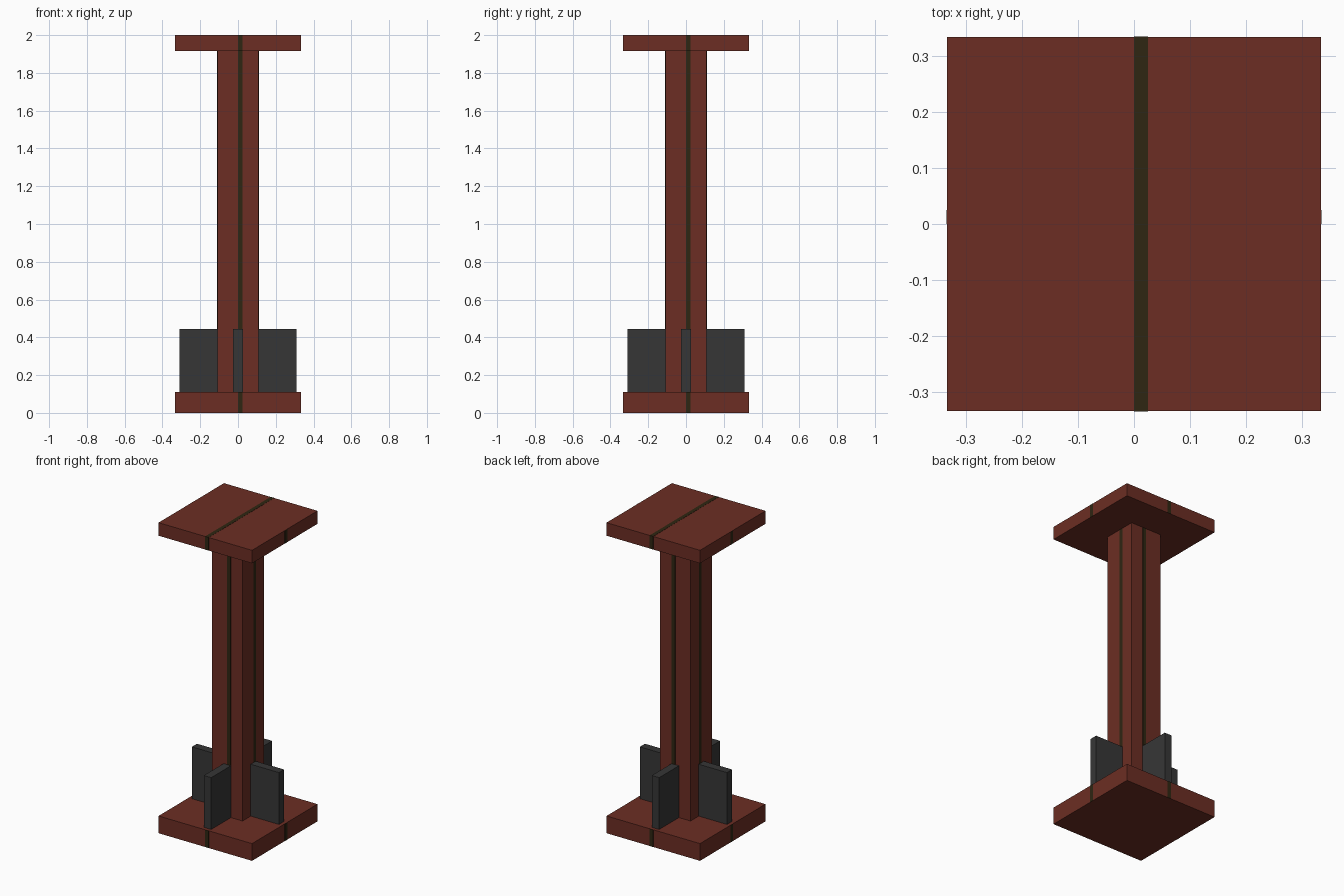
import bpy
import bmesh
from mathutils import Matrix, Vector

if "Cube" in bpy.data.objects:
    bpy.data.objects.remove(bpy.data.objects["Cube"])


def material(name, rgb):
    m = bpy.data.materials.new(name)
    m.diffuse_color = (*rgb, 1.0)
    m.use_nodes = True
    m.node_tree.nodes["Principled BSDF"].inputs["Base Color"].default_value = m.diffuse_color
    return m


RED = material("rust_red", (0.15, 0.027, 0.017))
GREY = material("dark_grey", (0.037, 0.037, 0.037))
SEAM = material("dark_olive", (0.028, 0.019, 0.006))


def box(name, lo, hi, mat):
    lo, hi = Vector(lo), Vector(hi)
    bm = bmesh.new()
    bmesh.ops.create_cube(bm, size=1.0, matrix=Matrix.Translation((lo + hi) / 2)
                          @ Matrix.Diagonal((*(hi - lo), 1.0)))
    mesh = bpy.data.meshes.new(name)
    bm.to_mesh(mesh)
    bm.free()
    mesh.materials.append(mat)
    obj = bpy.data.objects.new(name, mesh)
    bpy.context.collection.objects.link(obj)
    return obj


PLATE, COL = 0.333, 0.109
Z_BASE, Z_CAP, Z_TOP = 0.111, 1.916, 2.0
SEAM_W, T = 0.025, 0.001

# Base plate, column and cap plate, each with thin seam strips on four sides
for name, r, z0, z1 in (("base_plate", PLATE, 0.0, Z_BASE),
                        ("column", COL, Z_BASE, Z_CAP),
                        ("cap_plate", PLATE, Z_CAP, Z_TOP)):
    box(name, (-r, -r, z0), (r, r, z1), RED)
    for s in (-1, 1):
        a, b = sorted((s * r, s * (r + T)))
        box(name + "_seam_y", (0, a, z0), (SEAM_W, b, z1), SEAM)
        box(name + "_seam_x", (a, 0, z0), (b, SEAM_W, z1), SEAM)

# Seam across the top of the cap
box("cap_top_seam", (0, -PLATE, Z_TOP), (SEAM_W, PLATE, Z_TOP + T), SEAM)

# Four stiffening fins around the column foot
FIN_R, FIN_W, FIN_Z = 0.31, 0.026, 0.445
for s in (-1, 1):
    a, b = sorted((s * COL, s * FIN_R))
    box("side_fin", (a, -FIN_W, Z_BASE), (b, FIN_W, FIN_Z), GREY)
    box("front_back_fin", (-FIN_W, a, Z_BASE), (FIN_W, b, FIN_Z), GREY)
